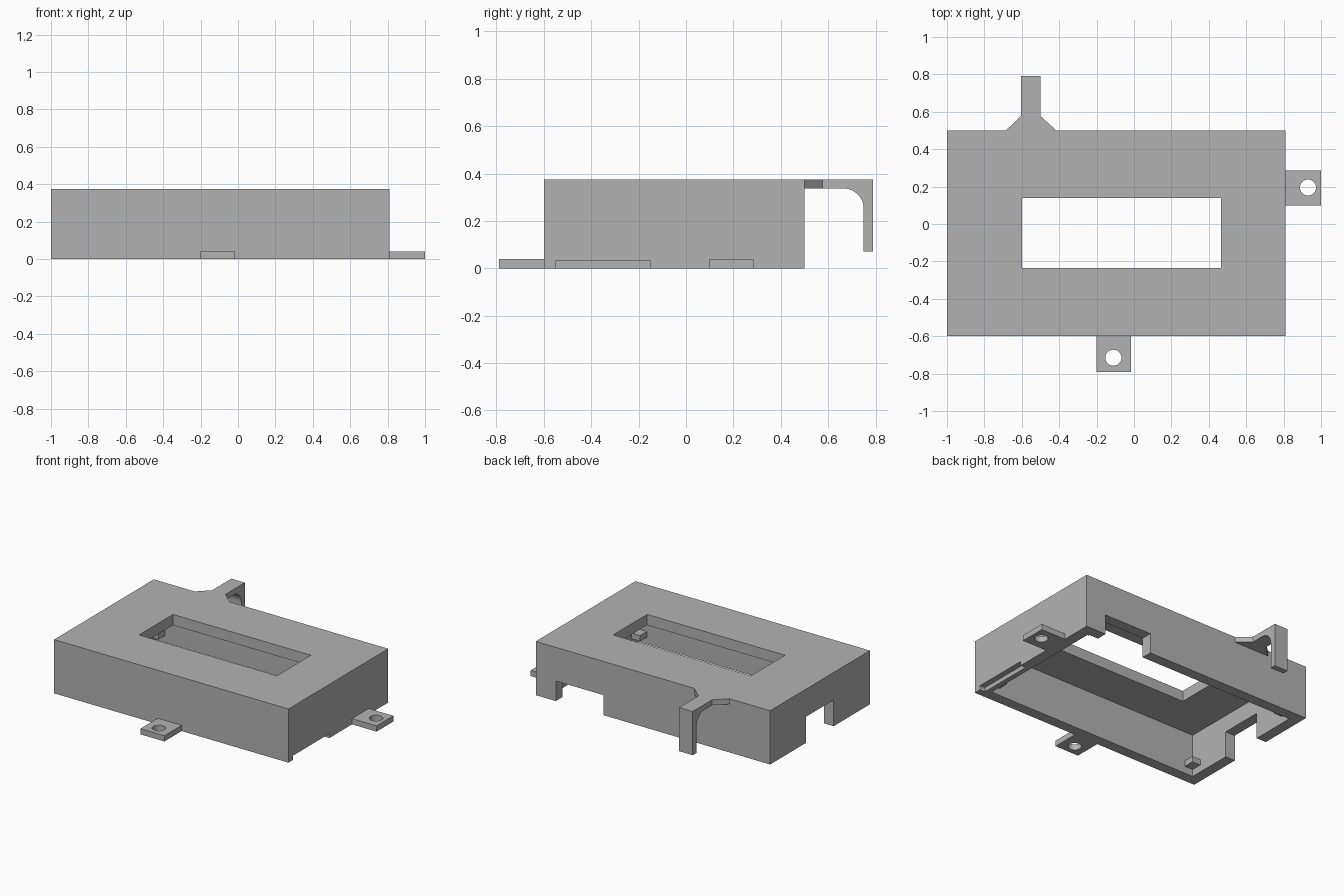
import bpy, bmesh
from math import cos, sin, pi
from mathutils import Vector

cube = bpy.data.objects.get("Cube")
if cube:
    bpy.data.objects.remove(cube, do_unlink=True)

grey = bpy.data.materials.new("plain grey")
grey.use_nodes = True
COLOUR = (0.45, 0.45, 0.45, 1)
grey.diffuse_color = COLOUR
grey.node_tree.nodes["Principled BSDF"].inputs["Base Color"].default_value = COLOUR


def prism(name, points, sweep):
    """Extrude a planar outline along the sweep vector."""
    bm = bmesh.new()
    face = bm.faces.new([bm.verts.new(p) for p in points])
    result = bmesh.ops.extrude_face_region(bm, geom=[face])
    moved = [v for v in result["geom"] if isinstance(v, bmesh.types.BMVert)]
    bmesh.ops.translate(bm, verts=moved, vec=Vector(sweep))
    bmesh.ops.recalc_face_normals(bm, faces=bm.faces)
    mesh = bpy.data.meshes.new(name)
    bm.to_mesh(mesh)
    bm.free()
    mesh.materials.append(grey)
    obj = bpy.data.objects.new(name, mesh)
    bpy.context.collection.objects.link(obj)
    return obj


def box(name, x, y, z):
    outline = [(x[0], y[0], z[0]), (x[1], y[0], z[0]),
               (x[1], y[1], z[0]), (x[0], y[1], z[0])]
    return prism(name, outline, (0, 0, z[1] - z[0]))


def cut(target, cutter):
    """Subtract the cutter from the target, then remove the cutter."""
    cutter.hide_render = True
    mod = target.modifiers.new("cut", "BOOLEAN")
    mod.operation = "DIFFERENCE"
    mod.solver = "EXACT"
    mod.object = cutter
    bpy.context.view_layer.objects.active = target
    bpy.ops.object.modifier_apply(modifier=mod.name)
    bpy.data.objects.remove(cutter, do_unlink=True)


# Housing: open underneath, with a window in its top and wall notches
X0, X1, Y0, Y1, H, WALL = -1.0, 0.81, -0.6, 0.5, 0.375, 0.075
housing = box("housing", (X0, X1), (Y0, Y1), (0, H))
openings = {
    "cavity": ((X0 + WALL, X1 - WALL), (Y0 + WALL, Y1 - WALL), (-0.1, H - WALL)),
    "window": ((-0.6, 0.465), (-0.235, 0.14), (0.2, 0.5)),
    "back_notch": ((0.285, 0.655), (Y1 - 0.1, Y1 + 0.1), (-0.1, 0.14)),
    "end_notch": ((X0 - 0.1, X0 + 0.1), (-0.2, 0.105), (-0.1, 0.182)),
    "side_recess": ((X1 - 0.04, X1 + 0.1), (-0.55, -0.15), (-0.1, 0.03)),
}
for name, size in openings.items():
    cut(housing, box(name + "_cutter", *size))

# Small retaining lugs in the inner corners of the short walls
for side, x in (("right", (X0 + WALL - 0.01, -0.86)), ("left", (0.67, X1 - WALL + 0.01))):
    for end, y in (("front", (Y0 + WALL, -0.45)), ("back", (0.35, Y1 - WALL))):
        box(f"{end}_{side}_lug", x, y, (0.05, 0.09))

# Screw tabs with round holes
for name, x, y, hole in (("front_tab", (-0.2, -0.015), (-0.79, Y0), (-0.11, -0.715)),
                         ("side_tab", (X1, 1.0), (0.1, 0.285), (0.93, 0.195))):
    tab = box(name, x, y, (0, 0.04))
    ring = [(hole[0] + 0.043 * cos(a * pi / 16), hole[1] + 0.043 * sin(a * pi / 16), -0.1)
            for a in range(32)]
    cut(tab, prism("hole_cutter", ring, (0, 0, 0.3)))
    bpy.ops.object.select_all(action="DESELECT")
    tab.select_set(True)
    bpy.context.view_layer.objects.active = tab
    bpy.ops.object.shade_smooth_by_angle()

# Rear hook: arm with a rounded inner bend, and a flared root
under, inner, radius = H - 0.038, 0.75, 0.085
bend = [(-0.605, inner - radius + radius * sin(a * pi / 24),
         under - radius + radius * cos(a * pi / 24)) for a in range(13)]
side_profile = [(-0.605, Y1, H), (-0.605, Y1, under)] + bend + [
    (-0.605, inner, 0.07), (-0.605, 0.79, 0.07), (-0.605, 0.79, H)]
hook = prism("rear_hook", side_profile, (0.105, 0, 0))
bpy.ops.object.select_all(action="DESELECT")
hook.select_set(True)
bpy.context.view_layer.objects.active = hook
bpy.ops.object.shade_smooth_by_angle()

for name, root, tip in (("hook_flare_right", -0.685, -0.605),
                        ("hook_flare_left", -0.415, -0.5)):
    prism(name, [(root, Y1, under), (tip, Y1, under), (tip, 0.577, under)],
          (0, 0, H - under))
